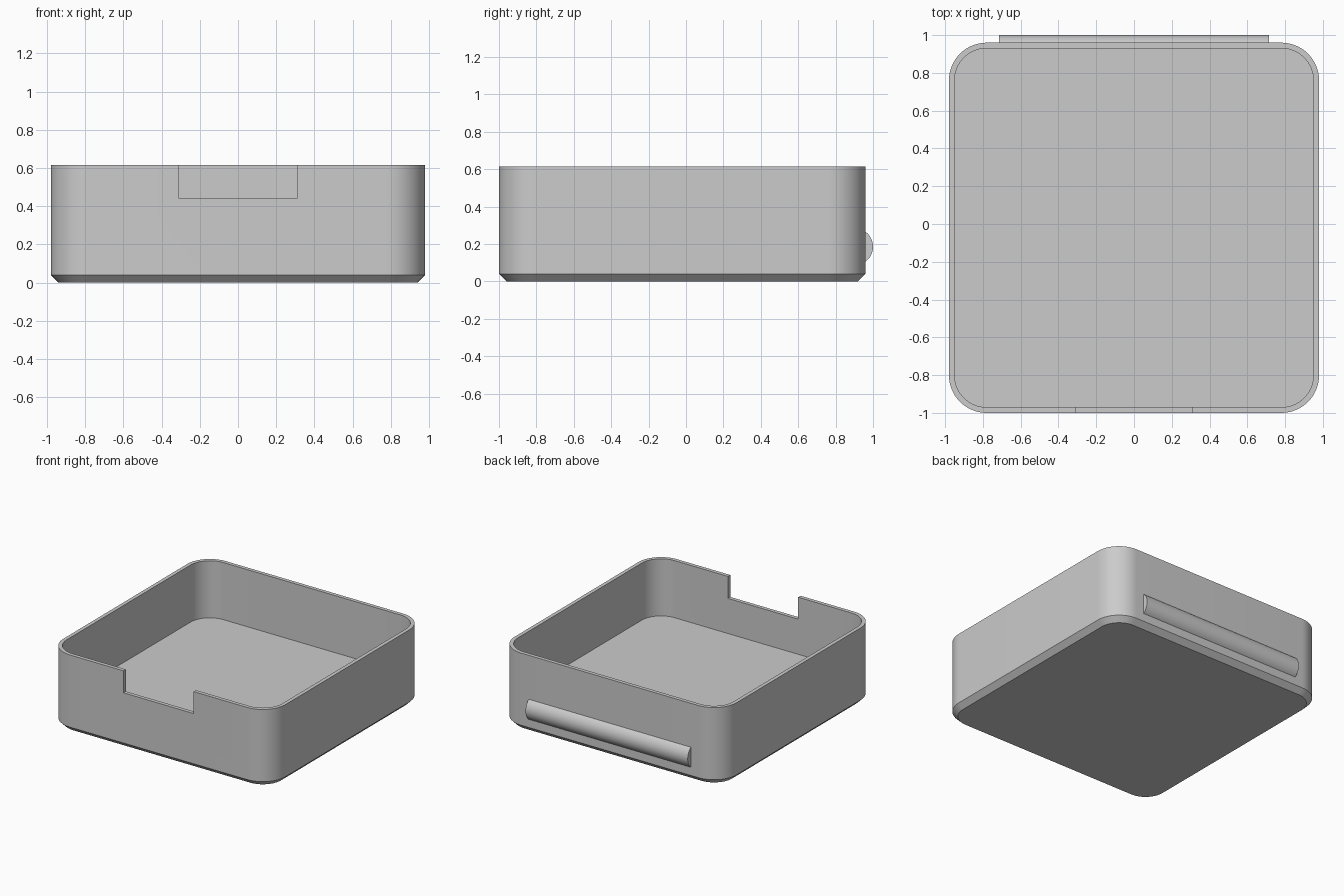
import bpy, bmesh, math

if "Cube" in bpy.data.objects:
    bpy.data.objects.remove(bpy.data.objects["Cube"])

HALF, CY = 0.98, -0.02      # half size of the square body and its y centre
RADIUS, WALL, CHAMFER = 0.2, 0.03, 0.04
HEIGHT, FLOOR = 0.615, 0.16

grey = bpy.data.materials.new("light_grey")
grey.diffuse_color = (0.6, 0.6, 0.6, 1)
grey.use_nodes = True
grey.node_tree.nodes["Principled BSDF"].inputs["Base Color"].default_value = grey.diffuse_color


def make_object(name, bm):
    bmesh.ops.recalc_face_normals(bm, faces=bm.faces[:])
    mesh = bpy.data.meshes.new(name)
    bm.to_mesh(mesh)
    bm.free()
    mesh.materials.append(grey)
    obj = bpy.data.objects.new(name, mesh)
    bpy.context.collection.objects.link(obj)
    return obj


def activate(obj):
    bpy.ops.object.select_all(action='DESELECT')
    obj.select_set(True)
    bpy.context.view_layer.objects.active = obj


def rounded_ring(bm, inset, z, steps=16):
    """Rounded square loop, shrunk by inset."""
    r, c = RADIUS - inset, HALF - RADIUS
    ring = []
    for k, (sx, sy) in enumerate([(1, 1), (-1, 1), (-1, -1), (1, -1)]):
        for i in range(steps + 1):
            a = (k + i / steps) * math.pi / 2
            ring.append(bm.verts.new((sx * c + r * math.cos(a),
                                      CY + sy * c + r * math.sin(a), z)))
    return ring


# Open tray: chamfered base, outer wall, rim, inner wall, floor
bm = bmesh.new()
profile = [(CHAMFER, 0), (0, CHAMFER), (0, HEIGHT), (WALL, HEIGHT), (WALL, FLOOR)]
rings = [rounded_ring(bm, inset, z) for inset, z in profile]
for a, b in zip(rings, rings[1:]):
    n = len(a)
    for i in range(n):
        j = (i + 1) % n
        bm.faces.new((a[i], a[j], b[j], b[i]))
bm.faces.new(rings[0])
bm.faces.new(rings[-1])
tray = make_object("tray", bm)

# Notch in the front wall
bm = bmesh.new()
bmesh.ops.create_cube(bm, size=1)
for v in bm.verts:
    v.co = (v.co.x * 0.62, -1 + v.co.y * 0.2, 0.59 + v.co.z * 0.3)
cutter = make_object("notch_cutter", bm)
cutter.hide_render = True
cut = tray.modifiers.new("notch", 'BOOLEAN')
cut.operation, cut.solver, cut.object = 'DIFFERENCE', 'EXACT', cutter
activate(tray)
bpy.ops.object.modifier_apply(modifier=cut.name)
bpy.data.objects.remove(cutter)

# Rounded bar along the back wall, an arc segment sunk slightly into the wall
bm = bmesh.new()
r, span, steps = 0.1, math.acos(0.55), 24
arc = [(0.9 + r * math.cos(t), 0.185 + r * math.sin(t))
       for t in (span * (2 * i / steps - 1) for i in range(steps + 1))]
end = bm.faces.new([bm.verts.new((-0.715, y, z)) for y, z in arc])
out = bmesh.ops.extrude_face_region(bm, geom=[end], use_keep_orig=True)
for v in out["geom"]:
    if isinstance(v, bmesh.types.BMVert):
        v.co.x = 0.715
bar = make_object("back_bar", bm)

for obj in (tray, bar):
    activate(obj)
    bpy.ops.object.shade_smooth_by_angle(angle=math.radians(30))
